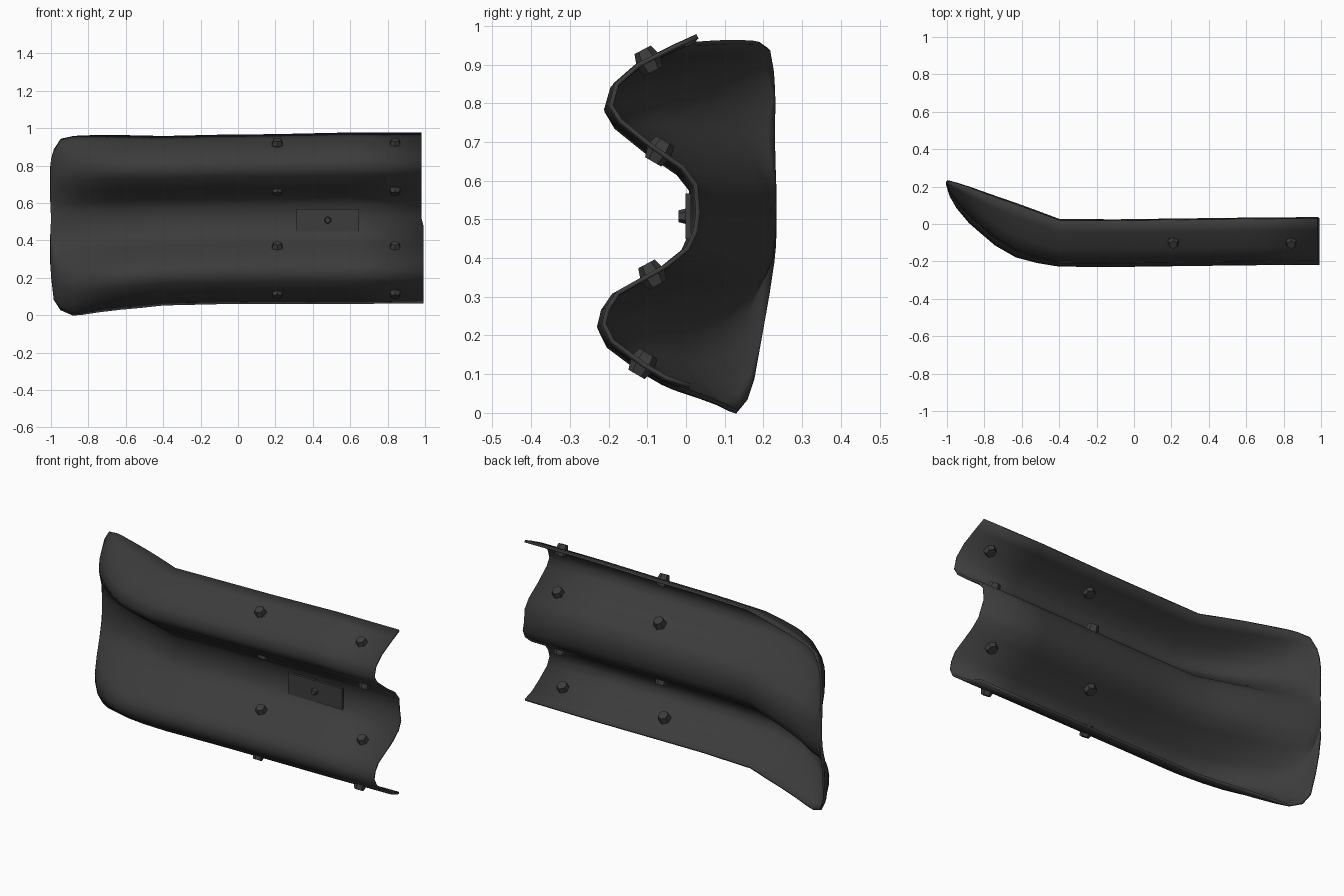
import bpy, bmesh, math
from mathutils import Vector

if "Cube" in bpy.data.objects:
    bpy.data.objects.remove(bpy.data.objects["Cube"])

mat = bpy.data.materials.new("dark_steel")
mat.diffuse_color = (0.045, 0.045, 0.045, 1)
mat.use_nodes = True
mat.node_tree.nodes["Principled BSDF"].inputs["Base Color"].default_value = mat.diffuse_color


def make_object(name, bm, angle=40):
    bmesh.ops.recalc_face_normals(bm, faces=bm.faces)
    me = bpy.data.meshes.new(name)
    bm.to_mesh(me)
    bm.free()
    ob = bpy.data.objects.new(name, me)
    me.materials.append(mat)
    bpy.context.collection.objects.link(ob)
    bpy.ops.object.select_all(action='DESELECT')
    ob.select_set(True)
    bpy.context.view_layer.objects.active = ob
    bpy.ops.object.shade_smooth_by_angle(angle=math.radians(angle))
    return ob


# W-shaped cross-section (y, z), bottom edge to top edge
profile = [(0.0, .07), (-.06, .09), (-.12, .125), (-.20, .185), (-.222, .23),
           (-.212, .27), (-.185, .31), (-.06, .38), (-.005, .425), (.015, .47),
           (.021, .52), (.015, .59), (-.02, .635), (-.10, .69), (-.18, .755),
           (-.204, .795), (-.188, .85), (-.13, .90), (-.04, .945), (.02, .972)]

# stations along the rail: x, back y, depth scale, bottom z, top z
stations = [(.993, .03, 1.0, .07, .972), (.6, .027, 1.0, .066, .972),
            (.2, .022, 1.0, .066, .963), (-.1, .018, 1.0, .065, .96),
            (-.4, .02, 1.0, .058, .953), (-.52, .065, 1.08, .045, .956),
            (-.63, .105, 1.1, .035, .958), (-.74, .143, .97, .022, .958),
            (-.83, .175, .76, .008, .957), (-.88, .193, .64, .003, .954),
            (-.945, .214, .40, .03, .94), (-.98, .224, .2, .085, .885),
            (-.993, .227, .08, .2, .84), (-1.0, .228, 0.0, .3, .79)]

# corrugated rail with flared, flattened end
bm = bmesh.new()
rows = []
for x, back, s, zb, zt in stations:
    flare = max(0, (-.4 - x) / .6)
    row = []
    for py, pz in profile:
        z = zb + (pz - .07) / .902 * (zt - zb)
        y = back + (py - .02) * s - .06 * flare * max(0, .4 - z) / .4
        row.append(bm.verts.new((x - (.012 if x > .9 and z > .5 else 0), y, z)))
    rows.append(row)
for a, b in zip(rows, rows[1:]):
    for i in range(len(a) - 1):
        bm.faces.new((a[i], a[i + 1], b[i + 1], b[i]))
rail = make_object("corrugated_rail", bm, 50)
mod = rail.modifiers.new("thickness", 'SOLIDIFY')
mod.thickness = .012
mod.offset = 0


# hex bolts passing through the flanks
def bolt(name, loc, normal, radius, depth):
    bm = bmesh.new()
    bmesh.ops.create_cone(bm, cap_ends=True, segments=6, radius1=radius,
                          radius2=radius * .75, depth=depth)
    bmesh.ops.translate(bm, verts=bm.verts, vec=(0, 0, depth / 2))
    rot = Vector(normal).to_track_quat('Z', 'Y').to_matrix()
    bmesh.ops.rotate(bm, verts=bm.verts, matrix=rot)
    bmesh.ops.translate(bm, verts=bm.verts, vec=loc)
    make_object(name, bm, 30)


flanks = [((-.115, .122), (-.5, -.87)), ((-.09, .362), (-.47, .88)),
          ((-.072, .671), (-.5, -.86)), ((-.10, .915), (-.45, .89))]
for x in (.21, .84):
    for (y, z), (ny, nz) in flanks:
        bolt("bolt_head", (x, y, z), (0, ny, nz), .032, .026)
        bolt("bolt_nut", (x, y, z), (0, -ny, -nz), .036, .036)

# small plate in the centre valley with its fixing stud
bm = bmesh.new()
bmesh.ops.create_cube(bm, size=1)
bmesh.ops.scale(bm, verts=bm.verts, vec=(.335, .014, .118))
bmesh.ops.translate(bm, verts=bm.verts, vec=(.48, .006, .508))
make_object("valley_plate", bm, 30)
bolt("plate_stud", (.48, 0, .508), (0, -1, 0), .02, .02)
